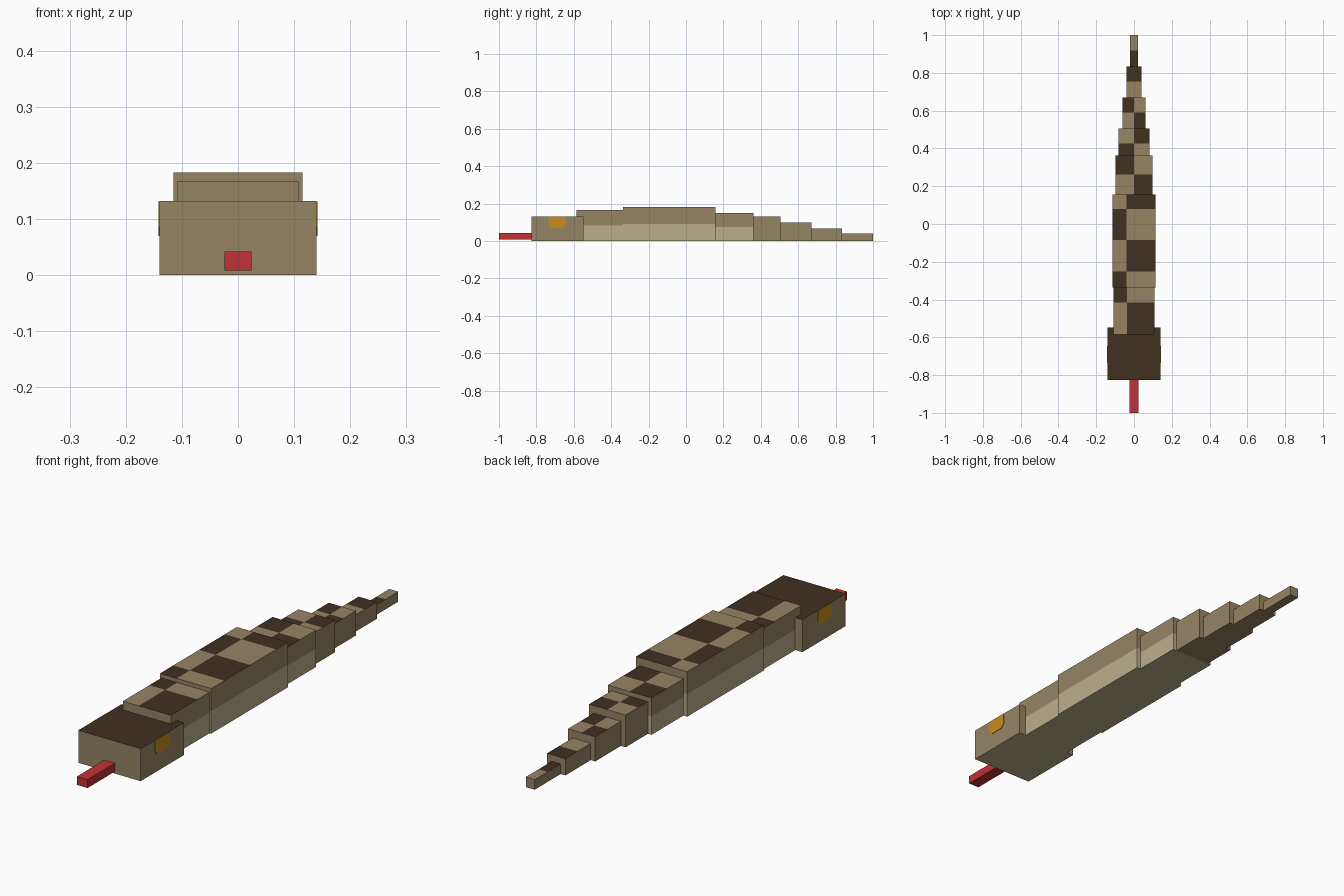
import bpy, bmesh
from mathutils import Vector

if "Cube" in bpy.data.objects:
    bpy.data.objects.remove(bpy.data.objects["Cube"])


def srgb(hexcode):
    vals = [int(hexcode[i:i + 2], 16) / 255 for i in (0, 2, 4)]
    return [v / 12.92 if v <= 0.04045 else ((v + 0.055) / 1.055) ** 2.4 for v in vals] + [1]


def material(name, hexcode):
    m = bpy.data.materials.new(name)
    m.diffuse_color = srgb(hexcode)
    m.use_nodes = True
    m.node_tree.nodes["Principled BSDF"].inputs["Base Color"].default_value = m.diffuse_color
    return m


tan = material("tan scales", "968564")
dark = material("dark brown patches", "403121")
pale = material("pale belly", "BBB08C")
red = material("red tongue", "C13237")
amber = material("amber eye", "C88C1E")
SKIN = [tan, dark, pale]


def finish(name, bm, mats):
    me = bpy.data.meshes.new(name)
    bmesh.ops.recalc_face_normals(bm, faces=bm.faces)
    bm.to_mesh(me)
    bm.free()
    for m in mats:
        me.materials.append(m)
    ob = bpy.data.objects.new(name, me)
    bpy.context.collection.objects.link(ob)
    return ob


def box(x, y0, y1, z0, z1):
    bm = bmesh.new()
    bmesh.ops.create_cube(bm, size=1)
    for v in bm.verts:
        v.co = Vector((v.co.x * 2 * x, y0 + (v.co.y + 0.5) * (y1 - y0), z0 + (v.co.z + 0.5) * (z1 - z0)))
    return bm


def cut(bm, co, axis, only_top=False):
    faces = [f for f in bm.faces if not only_top or f.normal.z > 0.5]
    edges = {e for f in faces for e in f.edges}
    verts = {v for f in faces for v in f.verts}
    bmesh.ops.bisect_plane(bm, geom=list(verts) + list(edges) + faces, plane_co=co, plane_no=axis)
    bm.normal_update()


def segment(name, x, y0, y1, h, rows, split, phase, sides_pale, bottom_pale):
    """Body block with a checkered back and an optional pale lower half."""
    bm = box(x, y0, y1, 0, h)
    bm.normal_update()
    for y in rows:
        cut(bm, (0, y, 0), (0, 1, 0), True)
    if split is not None:
        cut(bm, (split, 0, 0), (1, 0, 0), True)
    if sides_pale:
        cut(bm, (0, 0, h / 2), (0, 0, 1))
    for f in bm.faces:
        c = f.calc_center_median()
        if f.normal.z > 0.5:
            cell = sum(c.y > y for y in rows) + (split is not None and c.x > split)
            f.material_index = 1 if cell % 2 == phase else 0
        elif f.normal.z < -0.5:
            f.material_index = 2 if bottom_pale else 0
        else:
            f.material_index = 2 if sides_pale and c.z < h / 2 else 0
    finish(name, bm, SKIN)


# Head, body and tail blocks, front to back
segment("head", 0.14, -0.825, -0.547, 0.132, [], None, 0, False, True)
segment("neck", 0.108, -0.585, -0.337, 0.167, [-0.415], -0.037, 1, True, True)
segment("body", 0.115, -0.337, 0.157, 0.183, [-0.252, -0.086, 0.08], -0.04, 0, True, True)
segment("rear_body", 0.098, 0.157, 0.362, 0.15, [0.262], 0, 1, True, True)
segment("tail_1", 0.082, 0.362, 0.505, 0.131, [0.425], 0, 0, False, False)
segment("tail_2", 0.061, 0.505, 0.67, 0.1, [0.59], 0, 1, False, False)
segment("tail_3", 0.041, 0.67, 0.833, 0.068, [0.755], None, 1, False, False)
segment("tail_4", 0.02, 0.833, 1.0, 0.041, [0.918], None, 0, False, False)

# Tongue
finish("tongue", box(0.024, -1.0, -0.8, 0.008, 0.042), [red])

# Eyes: thin plates with clipped lower corners
outline = [(-0.735, 0.131), (-0.735, 0.085), (-0.72, 0.07), (-0.66, 0.07), (-0.645, 0.085), (-0.645, 0.131)]
for side, label in ((1, "right"), (-1, "left")):
    bm = bmesh.new()
    face = bm.faces.new([bm.verts.new((side * 0.139, y, z)) for y, z in outline])
    ext = bmesh.ops.extrude_face_region(bm, geom=[face])
    for v in ext["geom"]:
        if isinstance(v, bmesh.types.BMVert):
            v.co.x += side * 0.003
    finish("eye_" + label, bm, [amber])
